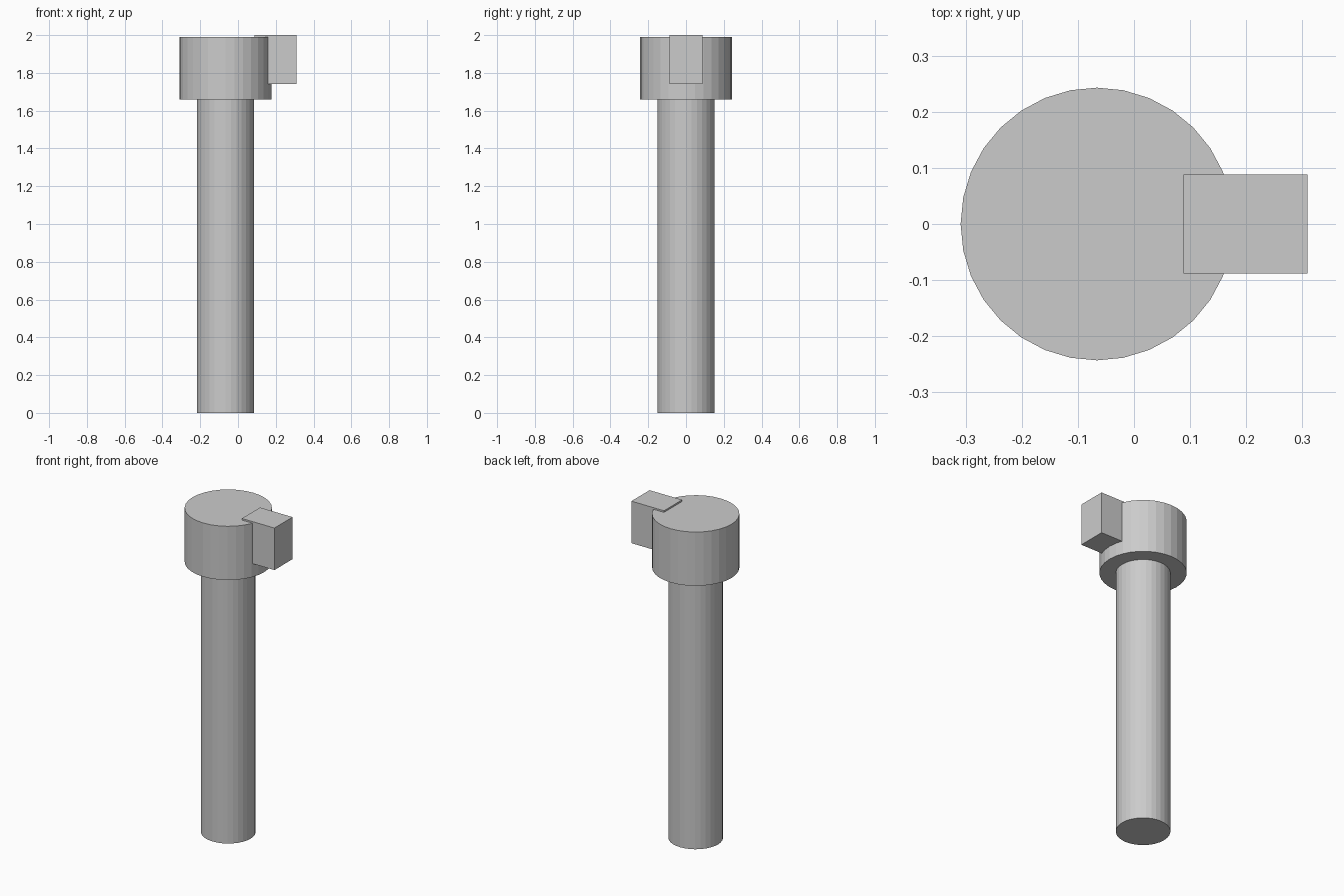
import bpy

# Remove the default object
cube = bpy.data.objects.get("Cube")
if cube:
    bpy.data.objects.remove(cube, do_unlink=True)

# Single plain material
grey = bpy.data.materials.new("light_grey")
grey.use_nodes = True
colour = (0.6, 0.6, 0.6, 1)
grey.diffuse_color = colour
grey.node_tree.nodes["Principled BSDF"].inputs["Base Color"].default_value = colour

AXIS_X = -0.066


def finish(name):
    obj = bpy.context.object
    obj.name = name
    obj.data.materials.append(grey)
    return obj


def cylinder(name, radius, bottom, top):
    bpy.ops.mesh.primitive_cylinder_add(
        vertices=32, radius=radius, depth=top - bottom,
        location=(AXIS_X, 0, (bottom + top) / 2))
    return finish(name)


# Handle shaft and the wider head on top of it
cylinder("shaft", 0.152, 0, 1.66)
cylinder("head", 0.243, 1.66, 1.99)

# Block set into the side of the head, standing slightly proud of its top
bpy.ops.mesh.primitive_cube_add(size=1, location=(0.1985, 0, 1.871))
block = finish("side_block")
block.scale = (0.221, 0.176, 0.258)
bpy.ops.object.transform_apply(location=False, rotation=False, scale=True)
